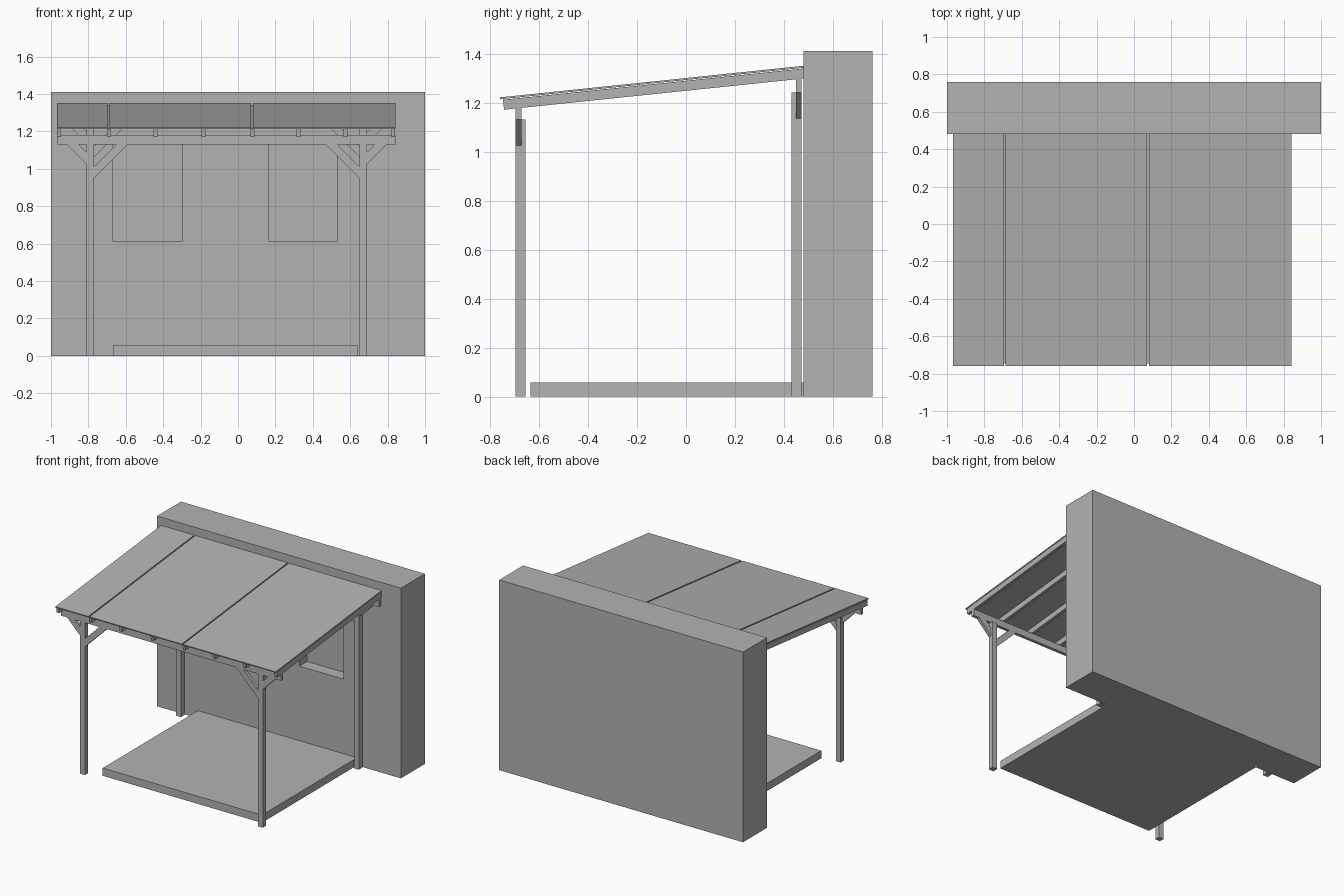
import bpy
import bmesh

cube = bpy.data.objects.get("Cube")
if cube:
    bpy.data.objects.remove(cube, do_unlink=True)

grey = bpy.data.materials.new("plain_grey")
grey.use_nodes = True
colour = (0.45, 0.45, 0.45, 1)
grey.diffuse_color = colour
grey.node_tree.nodes["Principled BSDF"].inputs["Base Color"].default_value = colour


def prism(name, outline, axis, lo, hi):
    """Extrude a 2D outline along x (outline is y, z) or y (outline is x, z)."""
    bm = bmesh.new()

    def point(a, b, t):
        return (t, a, b) if axis == "x" else (a, t, b)

    near = [bm.verts.new(point(a, b, lo)) for a, b in outline]
    far = [bm.verts.new(point(a, b, hi)) for a, b in outline]
    bm.faces.new(near)
    bm.faces.new(far[::-1])
    n = len(outline)
    for i in range(n):
        j = (i + 1) % n
        bm.faces.new((near[i], far[i], far[j], near[j]))
    bmesh.ops.recalc_face_normals(bm, faces=bm.faces)
    mesh = bpy.data.meshes.new(name)
    bm.to_mesh(mesh)
    bm.free()
    mesh.materials.append(grey)
    obj = bpy.data.objects.new(name, mesh)
    bpy.context.collection.objects.link(obj)
    return obj


def box(name, x, y, z):
    outline = [(x[0], z[0]), (x[1], z[0]), (x[1], z[1]), (x[0], z[1])]
    return prism(name, outline, "y", *y)


WALL = 0.48
LEFT, RIGHT = -0.967, 0.841

# House wall with two window recesses
wall = box("house_wall", (-1, 1), (WALL, 0.76), (0, 1.41))
for x in ((-0.667, -0.3), (0.167, 0.53)):
    cutter = box("window_cutter", x, (WALL - 0.1, WALL + 0.09), (0.61, 1.15))
    cutter.hide_render = True
    cut = wall.modifiers.new("window_recess", "BOOLEAN")
    cut.operation = "DIFFERENCE"
    cut.solver = "EXACT"
    cut.object = cutter
    bpy.context.view_layer.objects.active = wall
    bpy.ops.object.modifier_apply(modifier=cut.name)
    bpy.data.objects.remove(cutter, do_unlink=True)

# Terrace slab
box("terrace_floor", (-0.665, 0.64), (-0.635, WALL), (0, 0.057))

# Front and rear frames: beam, posts and diagonal braces
for row, post_y, beam_y, top, beam_top in (
    ("front", (-0.695, -0.655), (-0.695, -0.672), 1.13, 1.18),
    ("rear", (0.43, 0.472), (0.449, 0.472), 1.24, 1.3),
):
    box(row + "_beam", (LEFT, RIGHT), beam_y, (top, beam_top))
    for side, centre, inward in (("right", -0.79, 1), ("left", 0.67, -1)):
        label = row + "_" + side
        box(label + "_post", (centre - 0.02, centre + 0.02), post_y, (0, top))
        for kind, way, reach, inner in (
            ("inner", inward, 0.18, 0.12),
            ("outer", -inward, 0.105, 0.042),
        ):
            face = centre + way * 0.02
            outline = [(face, top - reach), (face + way * reach, top),
                       (face + way * inner, top), (face, top - inner)]
            prism(label + "_" + kind + "_brace", outline, "y", *beam_y)

# Sloping rafters
SLOPE = 0.104


def height(y, base):
    return base + SLOPE * (y + 0.75)


for i, x in enumerate((-0.957, -0.69, -0.44, -0.184, 0.078, 0.324, 0.575, 0.83)):
    outline = [(-0.742, height(-0.742, 1.17)), (WALL, height(WALL, 1.17)),
               (WALL, height(WALL, 1.211)), (-0.747, height(-0.747, 1.211))]
    prism(f"rafter_{i + 1}", outline, "x", x - 0.0105, x + 0.0105)

# Roof panels separated by narrow joints
for i, x in enumerate(((LEFT, -0.696), (-0.686, 0.07), (0.08, RIGHT))):
    outline = [(-0.759, height(-0.759, 1.214)), (WALL, height(WALL, 1.214)),
               (WALL, height(WALL, 1.222)), (-0.76, height(-0.76, 1.222))]
    prism(f"roof_panel_{i + 1}", outline, "x", *x)
